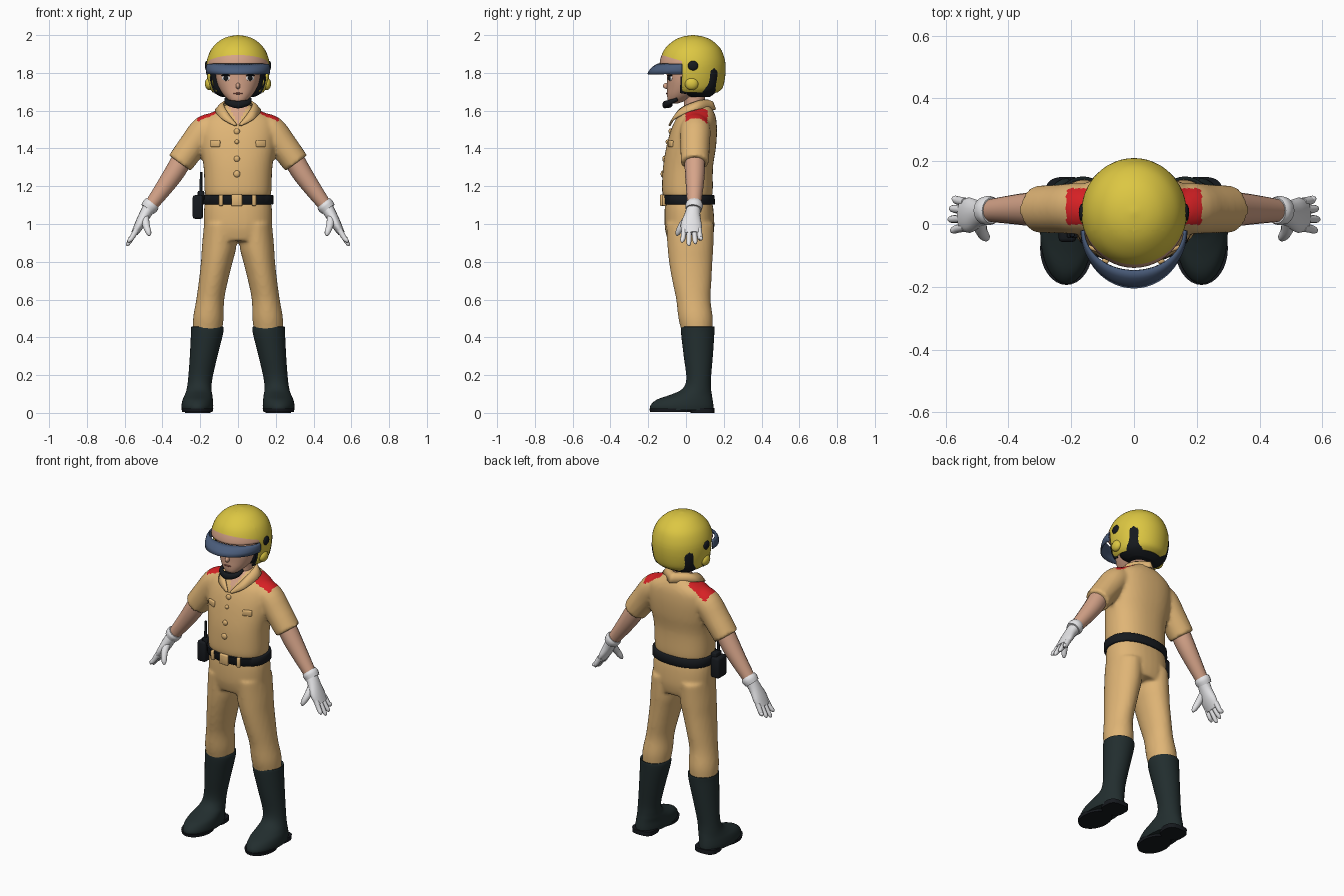
import bpy, bmesh, math
from mathutils import Vector, Matrix
from mathutils.bvhtree import BVHTree

if "Cube" in bpy.data.objects:
    bpy.data.objects.remove(bpy.data.objects["Cube"])


def material(name, rgb):
    m = bpy.data.materials.new(name)
    m.diffuse_color = (*rgb, 1)
    m.use_nodes = True
    m.node_tree.nodes["Principled BSDF"].inputs["Base Color"].default_value = m.diffuse_color
    return m


KHAKI = material("khaki cloth", (0.74, 0.46, 0.18))
YELLOW = material("helmet yellow", (0.72, 0.57, 0.055))
BOOT = material("boot green black", (0.016, 0.027, 0.028))
BLACK = material("black", (0.008, 0.010, 0.013))
BLUE = material("visor blue", (0.07, 0.11, 0.20))
SKIN = material("skin", (0.67, 0.37, 0.25))
WHITE = material("glove white", (0.78, 0.78, 0.80))
RED = material("epaulette red", (0.68, 0.015, 0.018))
LIP = material("lip", (0.38, 0.13, 0.10))


def smooth_path(pts, k):
    """Catmull-Rom through tuples, k steps per span."""
    out = []
    for i in range(len(pts) - 1):
        a, b, c, d = (pts[max(0, min(len(pts) - 1, i + j))] for j in (-1, 0, 1, 2))
        for s in range(k):
            t = s / k
            out.append([0.5 * (2 * q + (r - p) * t + (2 * p - 5 * q + 4 * r - w) * t * t
                        + (3 * q - p - 3 * r + w) * t ** 3) for p, q, r, w in zip(a, b, c, d)])
    return out + [list(pts[-1])]


def finish(name, bm, mat, angle=50):
    bmesh.ops.recalc_face_normals(bm, faces=bm.faces)
    me = bpy.data.meshes.new(name)
    bm.to_mesh(me)
    bm.free()
    ob = bpy.data.objects.new(name, me)
    bpy.context.collection.objects.link(ob)
    me.materials.append(mat)
    bpy.ops.object.select_all(action='DESELECT')
    ob.select_set(True)
    bpy.context.view_layer.objects.active = ob
    bpy.ops.object.shade_smooth_by_angle(angle=math.radians(angle))
    return ob


def skin_rings(bm, rings):
    vs = [[bm.verts.new(p) for p in r] for r in rings]
    n = len(vs[0])
    for a, b in zip(vs, vs[1:]):
        for i in range(n):
            bm.faces.new((a[i], a[(i + 1) % n], b[(i + 1) % n], b[i]))
    bm.faces.new(vs[0])
    bm.faces.new(vs[-1])


def loft(bm, rows, n=32, k=4, power=2.0, sx=1):
    """Stack of level rings; row = (z, centre x, half width, y front, y back)."""
    rings = []
    for z, cx, rx, y0, y1 in smooth_path(rows, k):
        ring = []
        for i in range(n):
            c, s = math.cos(2 * math.pi * i / n), math.sin(2 * math.pi * i / n)
            ring.append((sx * cx + rx * math.copysign(abs(c) ** (2 / power), c),
                         (y0 + y1) / 2 + (y1 - y0) / 2 * math.copysign(abs(s) ** (2 / power), s), z))
        rings.append(ring)
    skin_rings(bm, rings)
    return bm


def tube(bm, rows, n=16, k=4, sx=1):
    """Limb along a path; row = (x, y, z, radius along y, radius across)."""
    path = smooth_path(rows, k)
    rings = []
    for i, (x, y, z, a, b) in enumerate(path):
        d = (Vector(path[min(i + 1, len(path) - 1)][:3]) - Vector(path[max(i - 1, 0)][:3])).normalized()
        u = (Vector((0, 1, 0)) - d * d.y).normalized()
        v = d.cross(u)
        ps = [Vector((x, y, z)) + u * a * math.cos(t) + v * b * math.sin(t)
              for t in (2 * math.pi * j / n for j in range(n))]
        rings.append([(sx * p.x, p.y, p.z) for p in ps])
    skin_rings(bm, rings)
    return bm


def ball(name, loc, size, mat, rot=0.0):
    bm = bmesh.new()
    bmesh.ops.create_uvsphere(bm, u_segments=16, v_segments=10, radius=1)
    bm.transform(Matrix.Translation(loc) @ Matrix.Rotation(rot, 4, 'Z') @ Matrix.Diagonal((*size, 1)))
    return finish(name, bm, mat)


def box(name, loc, size, mat, rot=0.0, bevel=0.006):
    bm = bmesh.new()
    bmesh.ops.create_cube(bm, size=1)
    bm.transform(Matrix.Translation(loc) @ Matrix.Rotation(rot, 4, 'Z') @ Matrix.Diagonal((*size, 1)))
    bmesh.ops.bevel(bm, geom=bm.edges[:], offset=bevel, segments=2, affect='EDGES', profile=0.5)
    return finish(name, bm, mat)


def sheet(name, edges, mat, thick, k=6, mirror=False):
    """Solid sheet spanned between edge paths."""
    bm = bmesh.new()
    rows = [[bm.verts.new(p) for p in smooth_path(e, k)] for e in edges]
    for a, b in zip(rows, rows[1:]):
        for i in range(len(a) - 1):
            bm.faces.new((a[i], a[i + 1], b[i + 1], b[i]))
    ob = finish(name, bm, mat)
    if mirror:
        ob.modifiers.new("mirror", 'MIRROR')
    m = ob.modifiers.new("thickness", 'SOLIDIFY')
    m.thickness, m.offset = thick, 0
    return ob


def fuse(ob, voxel=0.011, smooth=4):
    """Melt overlapping volumes into one smooth surface."""
    m = ob.modifiers.new("fuse", 'REMESH')
    m.mode, m.voxel_size = 'VOXEL', voxel
    s = ob.modifiers.new("soften", 'SMOOTH')
    s.factor, s.iterations = 0.5, smooth
    dg = bpy.context.evaluated_depsgraph_get()
    me = bpy.data.meshes.new_from_object(ob.evaluated_get(dg))
    mats = list(ob.data.materials)
    ob.modifiers.clear()
    ob.data = me
    me.materials.clear()
    for mt in mats:
        me.materials.append(mt)
    for p in me.polygons:
        p.use_smooth, p.material_index = True, 0


def front_point(ob, x, z):
    """Point and facing turn on the front of an object."""
    tree = BVHTree.FromPolygons([v.co for v in ob.data.vertices], [p.vertices[:] for p in ob.data.polygons])
    hit, nor, _, _ = tree.ray_cast(Vector((x, -1, z)), Vector((0, 1, 0)))
    return hit, math.atan2(nor.x, -nor.y)


# Shirt: torso and sleeves fused, with red shoulders and an open neck
bm = loft(bmesh.new(), [(1.14, 0, .172, -.118, .138), (1.18, 0, .177, -.127, .142), (1.3, 0, .182, -.122, .143),
                        (1.4, 0, .197, -.106, .158), (1.48, 0, .203, -.086, .164), (1.54, 0, .195, -.062, .162),
                        (1.575, 0, .165, -.04, .155), (1.605, 0, .11, -.022, .142), (1.63, 0, .07, -.008, .125)],
          n=40, power=2.3)
for s in (1, -1):
    tube(bm, [(.09, .05, 1.535, .06, .055), (.17, .05, 1.503, .08, .076), (.24, .048, 1.415, .078, .075),
              (.308, .047, 1.322, .075, .071)], n=24, sx=s)
shirt = finish("shirt", bm, KHAKI)
shirt.data.materials.append(RED)
shirt.data.materials.append(SKIN)
fuse(shirt)
for p in shirt.data.polygons:
    c = p.center
    if .095 < abs(c.x) < .215 and 0 < c.y < .115 and p.normal.z > .35 and c.z > 1.53:
        p.material_index = 1
    elif c.y < .03 and abs(c.x) < (c.z - 1.53) * .55:
        p.material_index = 2

# Collar, buttons and pocket flaps
sheet("collar", [[(0, .112, 1.655), (.07, .06, 1.648), (.066, -.03, 1.608), (.006, -.086, 1.522)],
                 [(0, .14, 1.645), (.09, .06, 1.635), (.08, -.042, 1.588), (.012, -.088, 1.524)],
                 [(0, .155, 1.605), (.115, .055, 1.607), (.09, -.056, 1.56), (.018, -.089, 1.52)]],
      KHAKI, .01, mirror=True)
for z, r in ((1.49, .016), (1.435, .012), (1.345, .016), (1.265, .018)):
    ball("button", front_point(shirt, -.006, z)[0], (r, .01, r), KHAKI)
for s in (1, -1):
    hit, turn = front_point(shirt, s * .12, 1.425)
    box("pocket_flap", hit, (.055, .016, .035), KHAKI, turn)

# Trousers: hips and legs fused
bm = loft(bmesh.new(), [(1.15, 0, .165, -.105, .13), (1.08, 0, .18, -.113, .145), (.98, 0, .181, -.112, .15),
                        (.91, 0, .175, -.095, .138)], power=2.3)
for s in (1, -1):
    loft(bm, [(1.0, .092, .088, -.105, .148), (.88, .1, .091, -.098, .145), (.8, .112, .084, -.09, .14),
              (.7, .13, .077, -.073, .135), (.6, .147, .074, -.052, .13), (.5, .157, .081, -.04, .142),
              (.42, .162, .075, -.02, .138)], sx=s)
trousers = finish("trousers", bm, KHAKI)
fuse(trousers, smooth=3)

# Belt with buckle and loops
belt = finish("belt", loft(bmesh.new(), [(1.102, 0, .184, -.12, .15), (1.106, 0, .188, -.125, .154),
              (1.15, 0, .187, -.127, .151), (1.154, 0, .183, -.122, .147)], n=40, k=1, power=2.3), BLACK)
for x, w, h in ((-.006, .058, .062), (-.09, .022, .058), (.085, .022, .058)):
    hit, turn = front_point(belt, x, 1.125)
    box("buckle" if w > .03 else "belt_loop", hit, (w, .022, h), KHAKI, turn)

# Radio on the hip
box("radio", (-.212, -.015, 1.09), (.056, .085, .125), BLACK, bevel=.012)
box("radio_clip", (-.196, -.015, 1.15), (.035, .06, .05), BLACK)
finish("antenna", tube(bmesh.new(), [(-.197, -.035, 1.15, .009, .009), (-.195, -.035, 1.275, .006, .006)],
                       n=8, k=1), BLACK)

for s in (1, -1):
    # Boot, sole and heel
    finish("boot", loft(bmesh.new(), [(.445, .163, .07, -.01, .135), (.456, .163, .084, -.025, .15),
           (.42, .164, .085, -.026, .15), (.3, .182, .073, -.012, .142), (.18, .2, .064, .002, .132),
           (.125, .206, .066, -.022, .133), (.095, .209, .073, -.085, .137), (.07, .213, .08, -.155, .141),
           (.04, .215, .084, -.188, .145), (.015, .215, .082, -.19, .145)], sx=s), BOOT, 60)
    finish("sole", loft(bmesh.new(), [(.004, .215, .08, -.19, .03), (.022, .215, .084, -.194, .04)],
                        k=1, sx=s), BLACK)
    finish("heel", loft(bmesh.new(), [(0, .213, .068, .025, .15), (.026, .213, .07, .025, .15)],
                        k=1, power=3, sx=s), BLACK)
    # Bare forearm
    finish("forearm", tube(bmesh.new(), [(.285, .047, 1.36, .055, .055), (.335, .047, 1.275, .053, .053),
           (.39, .046, 1.195, .046, .046), (.475, .042, 1.08, .034, .033)], sx=s), SKIN)
    # Glove: cuff, palm, four fingers and thumb
    finish("glove_cuff", tube(bmesh.new(), [(.452, .043, 1.112, .042, .04), (.463, .043, 1.098, .047, .045),
           (.478, .041, 1.078, .043, .041)], sx=s), WHITE)
    bm = tube(bmesh.new(), [(.468, .042, 1.09, .036, .034), (.492, .034, 1.05, .042, .031),
                            (.522, .028, .995, .056, .026), (.548, .03, .95, .05, .018)], sx=s)
    for y0, y1, end in ((.07, .08, .03), (.044, .049, .01), (.017, .015, 0), (-.01, -.02, .018)):
        tube(bm, [(.536, y0, .972, .014, .016), (.562, (y0 + y1) / 2, .927, .0135, .014),
                  (.583 - end * .4, y1, .894 + end, .011, .011), (.588 - end * .4, y1, .884 + end, .004, .004)],
             n=10, k=3, sx=s)
    tube(bm, [(.492, .015, 1.04, .02, .022), (.487, -.02, .995, .019, .02), (.473, -.042, .955, .014, .015),
              (.468, -.048, .938, .005, .006)], n=10, k=3, sx=s)
    finish("glove", bm, WHITE, 80)

# Neck and head
finish("neck", loft(bmesh.new(), [(1.56, 0, .062, -.02, .11), (1.63, 0, .056, -.01, .1),
                                  (1.72, 0, .06, -.02, .1)]), SKIN)
head = finish("head", loft(bmesh.new(), [(1.638, 0, .012, -.075, -.045), (1.65, 0, .042, -.094, -.01),
              (1.68, 0, .074, -.1, .05), (1.72, 0, .1, -.1, .1), (1.77, 0, .116, -.101, .12),
              (1.83, 0, .119, -.102, .13), (1.87, 0, .1, -.085, .12)], n=40, power=2.15), SKIN, 80)
ball("nose", (0, -.1, 1.731), (.012, .022, .017), SKIN)
ball("mouth", front_point(head, 0, 1.691)[0], (.024, .005, .0045), LIP)
for s in (1, -1):
    hit, turn = front_point(head, s * .064, 1.772)
    ball("eye_white", hit, (.025, .004, .014), WHITE, turn)
    ball("iris", hit + Vector((0, -.002, .001)), (.014, .0055, .014), BLACK, turn)
    hit, turn = front_point(head, s * .066, 1.787)
    ball("eyelid", hit, (.028, .006, .004), BLACK, turn)

# Helmet shell, cut open for the face, with a pale front band
bm = loft(bmesh.new(), [(1.695, 0, .132, -.085, .165), (1.72, 0, .15, -.115, .193), (1.77, 0, .163, -.132, .206),
                        (1.83, 0, .168, -.14, .21), (1.88, 0, .161, -.134, .203), (1.93, 0, .138, -.11, .182),
                        (1.97, 0, .098, -.066, .14), (1.991, 0, .055, -.02, .094), (2.0, 0, .004, .033, .041)],
          n=48)
for co, no in (((0, -.02, 0), (0, 1, 0)), ((0, 0, 1.845), (0, 0, 1)), ((0, -.03, 1.865), (0, .3, 1))):
    bmesh.ops.bisect_plane(bm, geom=bm.verts[:] + bm.edges[:] + bm.faces[:], plane_co=co, plane_no=no)
mid = {f: f.calc_center_median() for f in bm.faces}
for f, c in mid.items():
    if c.y < -.02 and c.z < 1.865 - .3 * (c.y + .03):
        f.material_index = 1
bmesh.ops.delete(bm, geom=[f for f, c in mid.items() if (c.y < -.02 and c.z < 1.845) or c.z < 1.6951],
                 context='FACES')
helmet = finish("helmet", bm, YELLOW)
helmet.data.materials.append(SKIN)
m = helmet.modifiers.new("shell", 'SOLIDIFY')
m.thickness, m.offset = .012, -1
finish("helmet_liner", loft(bmesh.new(), [(1.672, 0, .085, .02, .125), (1.69, 0, .118, -.01, .15),
       (1.72, 0, .138, -.025, .175), (1.8, 0, .148, -.03, .19), (1.86, 0, .145, -.03, .18)], power=2.6), BLACK)


# Visor
def arc(ry, rx, z):
    return [(rx * math.sin(t), -.02 - ry * math.cos(t), z)
            for t in (math.radians(-90 + 10 * i) for i in range(19))]


sheet("visor", [arc(.128, .16, 1.846), arc(.152, .166, 1.833), arc(.17, .167, 1.815), arc(.182, .164, 1.793)],
      BLUE, .007, k=2)

# Helmet side fittings and chin strap
for s in (1, -1):
    ball("side_disc", (s * .164, .037, 1.838), (.012, .028, .026), BLACK)
    ball("ear_guard", (s * .152, .03, 1.742), (.023, .036, .033), YELLOW)
    sheet("side_strap", [[(s * .144, -.028, 1.78), (s * .137, -.03, 1.735), (s * .115, -.03, 1.695)],
                         [(s * .147, 0, 1.78), (s * .141, 0, 1.735), (s * .118, 0, 1.69)]], BLACK, .008)
finish("chin_strap", tube(bmesh.new(), [(-.064, -.045, 1.66, .01, .008), (-.052, -.088, 1.643, .012, .015),
       (0, -.112, 1.632, .013, .02), (.052, -.088, 1.643, .012, .015), (.064, -.045, 1.66, .01, .008)]), BLACK)
ball("chin_cup", (0, -.096, 1.632), (.05, .026, .018), BLACK)
